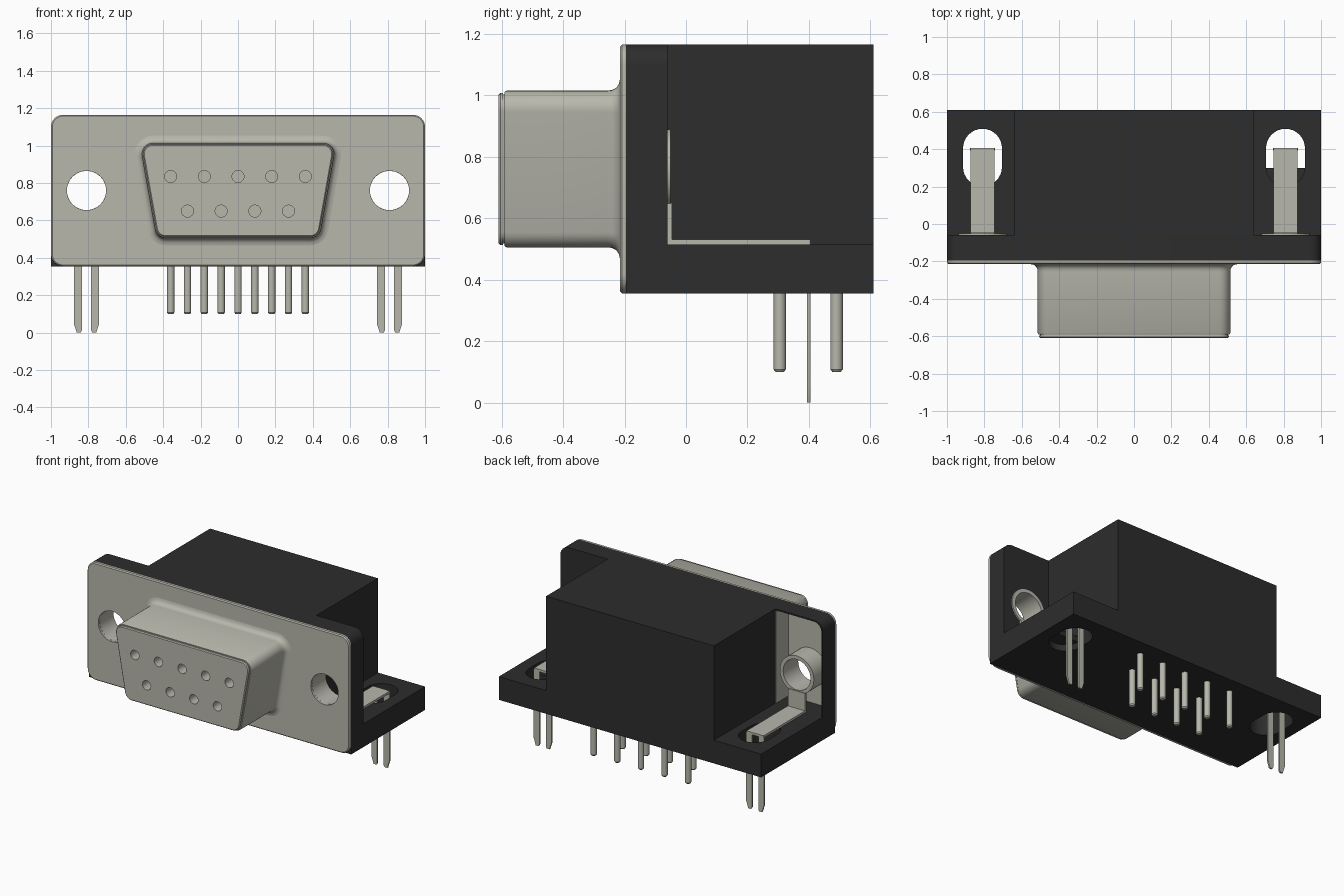
import bpy, bmesh, math
from mathutils import Vector

if "Cube" in bpy.data.objects:
    bpy.data.objects.remove(bpy.data.objects["Cube"], do_unlink=True)


def material(name, rgb, metal=0.0):
    m = bpy.data.materials.new(name)
    m.use_nodes = True
    m.diffuse_color = (*rgb, 1)
    m.node_tree.nodes["Principled BSDF"].inputs["Base Color"].default_value = (*rgb, 1)
    return m


METAL = material("warm grey metal", (0.48, 0.475, 0.415))
BLACK = material("black plastic", (0.026, 0.026, 0.026))


def rounded(centres, r, steps=8):
    """Outline of a band of radius r around counter-clockwise centres."""
    if len(centres) == 1:
        cx, cy = centres[0]
        return [(cx + r * math.cos(2 * math.pi * i / 40), cy + r * math.sin(2 * math.pi * i / 40))
                for i in range(40)]
    pts, n = [], len(centres)
    for i, c in enumerate(centres):
        p, q = centres[i - 1], centres[(i + 1) % n]
        a = math.atan2(-(c[0] - p[0]), c[1] - p[1])
        b = math.atan2(-(q[0] - c[0]), q[1] - c[1])
        turn = (b - a) % (2 * math.pi)
        for k in range(steps + 1):
            t = a + turn * k / steps
            pts.append((c[0] + r * math.cos(t), c[1] + r * math.sin(t)))
    return pts


def loft(name, rings, mat, axis="y", smooth=True):
    """Closed solid through (outline, position along axis) rings."""
    bm = bmesh.new()
    loops = []
    for outline, w in rings:
        loops.append([bm.verts.new((u, w, v) if axis == "y" else (u, v, w)) for u, v in outline])
    n = len(loops[0])
    for a, b in zip(loops, loops[1:]):
        for i in range(n):
            bm.faces.new((a[i], a[(i + 1) % n], b[(i + 1) % n], b[i]))
    bm.faces.new(loops[0])
    bm.faces.new(loops[-1])
    bmesh.ops.recalc_face_normals(bm, faces=bm.faces)
    me = bpy.data.meshes.new(name)
    bm.to_mesh(me)
    bm.free()
    ob = bpy.data.objects.new(name, me)
    bpy.context.collection.objects.link(ob)
    me.materials.append(mat)
    if smooth:
        shade(ob)
    return ob


def activate(ob):
    bpy.ops.object.select_all(action="DESELECT")
    ob.select_set(True)
    bpy.context.view_layer.objects.active = ob


def shade(ob):
    activate(ob)
    bpy.ops.object.shade_smooth_by_angle(angle=math.radians(35))


def prism(name, outline, w0, w1, mat, axis="y"):
    return loft(name, [(outline, w0), (outline, w1)], mat, axis)


def box(name, x0, x1, y0, y1, z0, z1, mat):
    x0, x1 = sorted((x0, x1))
    return prism(name, [(x0, z0), (x1, z0), (x1, z1), (x0, z1)], y0, y1, mat)


def cut(ob, cutters):
    """Subtract each cutter, then remove it."""
    for c in cutters:
        mod = ob.modifiers.new("cut", "BOOLEAN")
        mod.operation = "DIFFERENCE"
        mod.solver = "EXACT"
        mod.object = c
        activate(ob)
        bpy.ops.object.modifier_apply(modifier=mod.name)
        bpy.data.objects.remove(c, do_unlink=True)
    shade(ob)


def disc(x, z, r):
    return rounded([(x, z)], r)


SCREW_X, SCREW_Z = 0.81, 0.76
X, Z0, Z1, R = 1.0, 0.355, 1.165, 0.065
corners = [(-X + R, Z0 + R), (X - R, Z0 + R), (X - R, Z1 - R), (-X + R, Z1 - R)]

# Metal face plate with screw holes
full, slim = rounded(corners, R), rounded(corners, R - 0.007)
plate = loft("face_plate", [(slim, -0.215), (full, -0.208), (full, -0.195)], METAL)
cut(plate, [prism("cutter", disc(s * SCREW_X, SCREW_Z, 0.105), -0.3, -0.1, METAL) for s in (-1, 1)])

# D-shaped shell flaring into the plate, with the socket face in front
d_centres = [(-0.386, 0.565), (0.386, 0.565), (0.455, 0.955), (-0.455, 0.955)]
d_profile = [(0.038, -0.2), (0.038, -0.215), (0.022, -0.218), (0.009, -0.227), (0.002, -0.24),
             (0, -0.255), (0, -0.583), (-0.004, -0.59), (-0.012, -0.59), (-0.012, -0.595),
             (-0.008, -0.595), (-0.008, -0.604), (-0.014, -0.61)]
shell = loft("connector_shell", [(rounded(d_centres, 0.06 + o), y) for o, y in d_profile], METAL)
top_row = [(i * 0.18, 0.835) for i in range(-2, 3)]
low_row = [((i - 1.5) * 0.18, 0.65) for i in range(4)]
cut(shell, [prism("cutter", disc(x, z, 0.032), -0.7, -0.52, METAL) for x, z in top_row + low_row])

# Plastic flange: rounded on top, square at the bottom, open behind on the right
flange_outline = [p for p in full if p[1] > 0.8] + [(-X, Z0), (X, Z0)]
flange = prism("flange", flange_outline, -0.195, -0.06, BLACK)
inner = rounded(corners, R - 0.01)
pocket = [p for p in inner if p[1] > 0.8 and p[0] < 0]
pocket += [(-0.99, 0.515), (-0.64, 0.515), (-0.64, Z1 - 0.01)]
cut(flange, [prism("cutter", pocket, -0.3, 0.0, BLACK),
             prism("cutter", disc(SCREW_X, SCREW_Z, 0.12), -0.3, 0.0, BLACK)])
box("pocket_lining", -0.645, -0.64, -0.195, -0.061, 0.515, Z1 - 0.01, METAL)

# Plastic housing and its base shelf with slots
box("housing", -0.64, 0.64, -0.06, 0.61, 0.515, Z1, BLACK)
shelf = box("base_shelf", -X, X, -0.06, 0.61, Z0, 0.515, BLACK)
cut(shelf, [prism("cutter", rounded([(s * SCREW_X, 0.305), (s * SCREW_X, 0.405)], 0.104, 16),
                  0.2, 0.7, BLACK, "z") for s in (-1, 1)])
box("slot_floor", 0.70, 0.92, 0.19, 0.30, 0.40, 0.44, BLACK)

# Board locks: eyelet, neck, strap and two prongs on each side
for s, side in ((1, "left"), (-1, "right")):
    eyelet = prism(side + "_eyelet", disc(s * SCREW_X, SCREW_Z, 0.12), -0.2, -0.05, METAL)
    ring = prism(side + "_eyelet_ring", disc(s * SCREW_X, SCREW_Z, 0.13),
                 -0.06 if s > 0 else -0.195, -0.05, METAL)
    for ob in (eyelet, ring):
        cut(ob, [prism("cutter", disc(s * SCREW_X, SCREW_Z, 0.1045), -0.3, 0.1, METAL)])
    box(side + "_bracket_neck", s * 0.745, s * 0.875, -0.06, -0.045, 0.515, 0.65, METAL)
    box(side + "_bracket_strap", s * 0.745, s * 0.875, -0.06, 0.405, 0.514, 0.53, METAL)
    for k, part in ((1, "outer"), (-1, "inner")):
        prong = [(0.025, 0.52), (0.025, 0.012), (0.032, 0), (0.052, 0), (0.068, 0.05), (0.068, 0.52)]
        prism(f"{side}_{part}_prong", [(s * (SCREW_X + k * u), z) for u, z in prong],
              0.394, 0.405, METAL)

# Solder pins under the base
pins = [(x, 0.49) for x, _ in top_row] + [(x, 0.305) for x, _ in low_row]
for i, (x, y) in enumerate(pins):
    loft(f"solder_pin_{i + 1}", [(disc(x, y, r), z) for r, z in
                                 ((0.014, 0.1), (0.02, 0.108), (0.02, 0.37))], METAL, "z")
